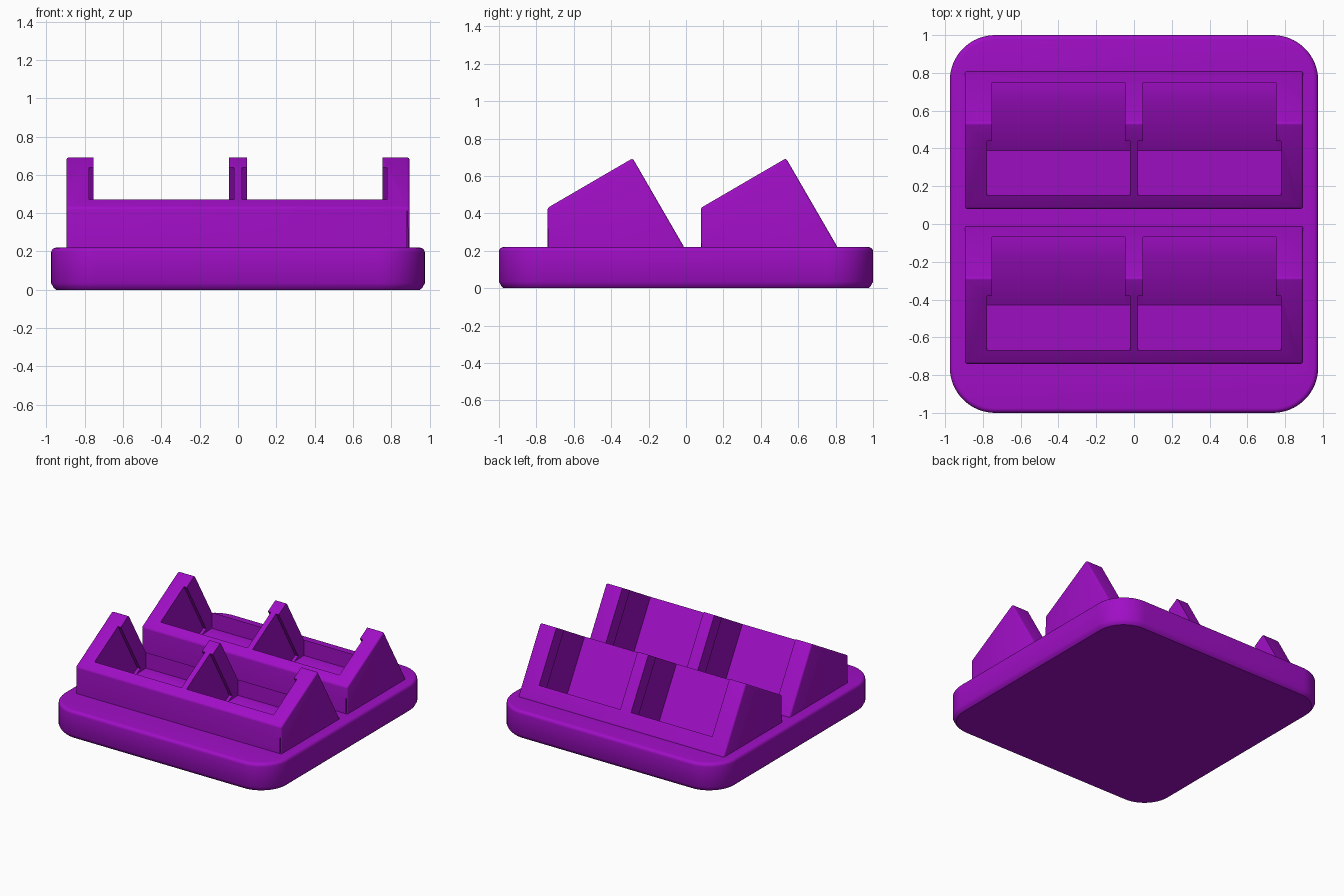
import bpy, bmesh, math

if "Cube" in bpy.data.objects:
    bpy.data.objects.remove(bpy.data.objects["Cube"])

purple = bpy.data.materials.new("purple plastic")
purple.diffuse_color = (0.35, 0.0045, 0.56, 1)
purple.use_nodes = True
purple.node_tree.nodes["Principled BSDF"].inputs["Base Color"].default_value = purple.diffuse_color


def make_object(name, bm):
    bmesh.ops.recalc_face_normals(bm, faces=bm.faces)
    mesh = bpy.data.meshes.new(name)
    bm.to_mesh(mesh)
    bm.free()
    mesh.materials.append(purple)
    obj = bpy.data.objects.new(name, mesh)
    bpy.context.collection.objects.link(obj)
    return obj


def extrude_x(name, profile, x0, x1, shift=0.0, bevel=0.0):
    """Extrude a (y, z) side profile from x0 to x1."""
    bm = bmesh.new()
    face = bm.faces.new([bm.verts.new((x0, y + shift, z)) for y, z in profile])
    ext = bmesh.ops.extrude_face_region(bm, geom=[face])["geom"]
    moved = [v for v in ext if isinstance(v, bmesh.types.BMVert)]
    bmesh.ops.translate(bm, verts=moved, vec=(x1 - x0, 0, 0))
    bmesh.ops.recalc_face_normals(bm, faces=bm.faces)
    if bevel:
        bmesh.ops.bevel(bm, geom=bm.edges[:], offset=bevel, segments=3,
                        profile=0.5, affect='EDGES')
    return make_object(name, bm)


def rounded_slab(name, hx, hy, radius, layers, steps=16):
    """Stack rounded rectangles; each layer is (inset, z)."""
    bm = bmesh.new()
    rings = []
    for inset, z in layers:
        ring = []
        for q, (sx, sy) in enumerate([(1, 1), (-1, 1), (-1, -1), (1, -1)]):
            for i in range(steps + 1):
                a = math.pi / 2 * (q + i / steps)
                r = radius - inset
                ring.append(bm.verts.new((sx * (hx - radius) + r * math.cos(a),
                                          sy * (hy - radius) + r * math.sin(a), z)))
        rings.append(ring)
    for lo, hi in zip(rings, rings[1:]):
        for i in range(len(lo)):
            j = (i + 1) % len(lo)
            bm.faces.new((lo[i], lo[j], hi[j], hi[i]))
    bm.faces.new(rings[0][::-1])
    bm.faces.new(rings[-1])
    return make_object(name, bm)


def boolean(target, tool, operation):
    mod = target.modifiers.new("bool", 'BOOLEAN')
    mod.operation = operation
    mod.solver = 'EXACT'
    mod.object = tool
    bpy.context.view_layer.objects.active = target
    bpy.ops.object.modifier_apply(modifier=mod.name)
    bpy.data.objects.remove(tool, do_unlink=True)


# Base plate: chamfered foot, softly rounded top rim
rim = 0.025
layers = [(0.025, 0.0), (0.012, 0.012), (0.0, 0.035)]
for k in range(6):
    a = math.pi / 2 * k / 5
    layers.append((rim * (1 - math.cos(a)), 0.22 - rim + rim * math.sin(a)))
stand = rounded_slab("tilted_slot_stand", 0.975, 1.0, 0.24, layers)

# Side profiles (y, z) of the wedge and of its two-step pocket
wedge = [(-0.74, 0.1), (-0.74, 0.43), (-0.285, 0.695), (-0.01, 0.22), (-0.01, 0.1)]
wide_pocket = [(-0.67, 0.47), (-0.43, 0.055), (-0.14, 0.222),
               (-0.38, 0.638), (-0.48, 0.811), (-0.77, 0.643)]
open_pocket = [(-0.67, 0.47), (-0.43, 0.055), (-0.19, 0.195), (-0.07, 0.2),
               (-0.07, 0.335), (-0.05, 0.5), (-0.2, 0.9), (-0.77, 0.643)]

# Two rows of wedges on the base
rows = (0.0, 0.82)
for shift in rows:
    boolean(stand, extrude_x("wedge", wedge, -0.895, 0.895, shift, 0.012), 'UNION')

# Two pockets in each row, open through the back
for shift in rows:
    for side in (-1, 1):
        for prof, a, b in ((wide_pocket, 0.022, 0.778), (open_pocket, 0.047, 0.753)):
            x0, x1 = sorted((side * a, side * b))
            boolean(stand, extrude_x("cutter", prof, x0, x1, shift), 'DIFFERENCE')

# Smooth the rounded rims, keep the cut edges sharp
bpy.ops.object.select_all(action='DESELECT')
stand.select_set(True)
bpy.context.view_layer.objects.active = stand
bpy.ops.object.shade_smooth_by_angle(angle=math.radians(32))
